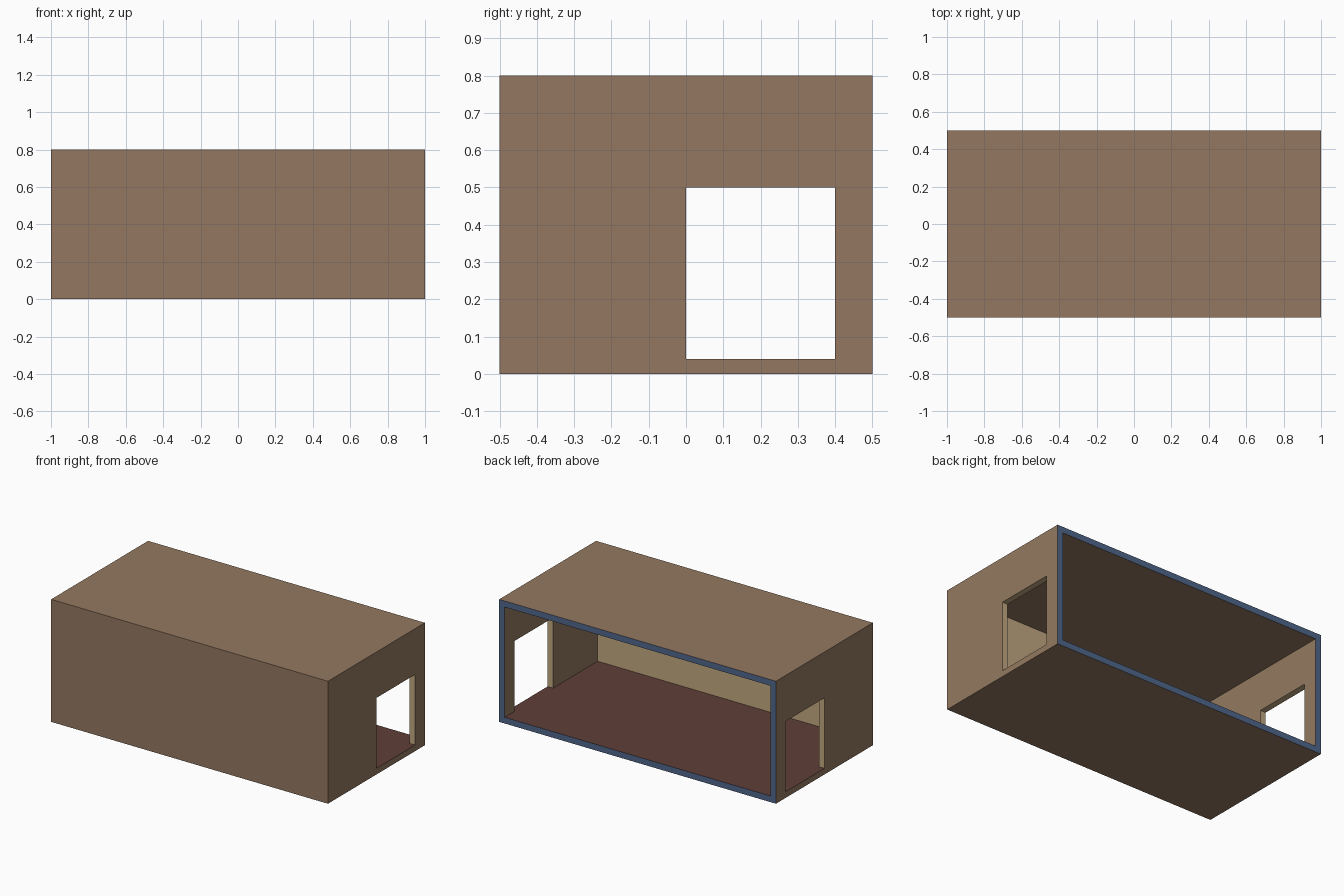
import bpy, bmesh

if "Cube" in bpy.data.objects:
    bpy.data.objects.remove(bpy.data.objects["Cube"])


def material(name, rgb):
    lin = [(c / 255 / 12.92) if c < 11 else ((c / 255 + 0.055) / 1.055) ** 2.4 for c in rgb]
    m = bpy.data.materials.new(name)
    m.diffuse_color = (*lin, 1)
    m.use_nodes = True
    m.node_tree.nodes["Principled BSDF"].inputs["Base Color"].default_value = m.diffuse_color
    return m


mats = [material("brown_shell", (148, 121, 97)), material("tan_inner_wall", (193, 168, 128)),
        material("red_brown_floor", (96, 63, 56)), material("blue_rim", (80, 103, 140))]
BROWN, TAN, RED, BLUE = range(4)

# Grid planes: outer shell, wall thickness and doorway edges
GRID = [(-1, -0.96, 0.96, 1), (-0.5, -0.46, 0, 0.4, 0.5), (0, 0.04, 0.5, 0.76, 0.8)]


def solid(c):
    """A grid cell is filled unless it is outside, in the room or in a doorway."""
    if any(not 0 <= c[a] < len(GRID[a]) - 1 for a in range(3)):
        return False
    i, j, k = c
    room = i == 1 and j >= 1 and k in (1, 2)
    door = i != 1 and j == 2 and k == 1
    return not (room or door)


def colour(axis, sign, p):
    if axis == 1 and sign > 0 and p[1] > 0.49:
        return BLUE                                   # open back rim
    if axis == 2 and sign > 0 and p[2] < 0.1:
        return RED                                    # floor and door sills
    if axis == 1 and -0.49 < p[1] < 0.49:
        return TAN                                    # inner front wall, jambs
    if axis == 2 and sign < 0 and abs(p[2] - 0.5) < 0.01:
        return TAN                                    # door lintels
    return BROWN


# Room shell with open back and a doorway in each end
bm = bmesh.new()
for i in range(3):
    for j in range(4):
        for k in range(4):
            cell = (i, j, k)
            if not solid(cell):
                continue
            for axis in range(3):
                for sign in (-1, 1):
                    n = list(cell)
                    n[axis] += sign
                    if solid(n):
                        continue
                    u, v = (axis + 1) % 3, (axis + 2) % 3
                    corners = []
                    for du, dv in ((0, 0), (1, 0), (1, 1), (0, 1)):
                        q = list(cell)
                        q[axis] += sign > 0
                        q[u] += du
                        q[v] += dv
                        corners.append([GRID[a][q[a]] for a in range(3)])
                    if sign < 0:
                        corners.reverse()
                    f = bm.faces.new([bm.verts.new(c) for c in corners])
                    f.material_index = colour(axis, sign, f.calc_center_median())
bmesh.ops.remove_doubles(bm, verts=bm.verts[:], dist=0.0001)

mesh = bpy.data.meshes.new("room_shell")
bm.to_mesh(mesh)
bm.free()
for m in mats:
    mesh.materials.append(m)
obj = bpy.data.objects.new("room_shell", mesh)
bpy.context.collection.objects.link(obj)
